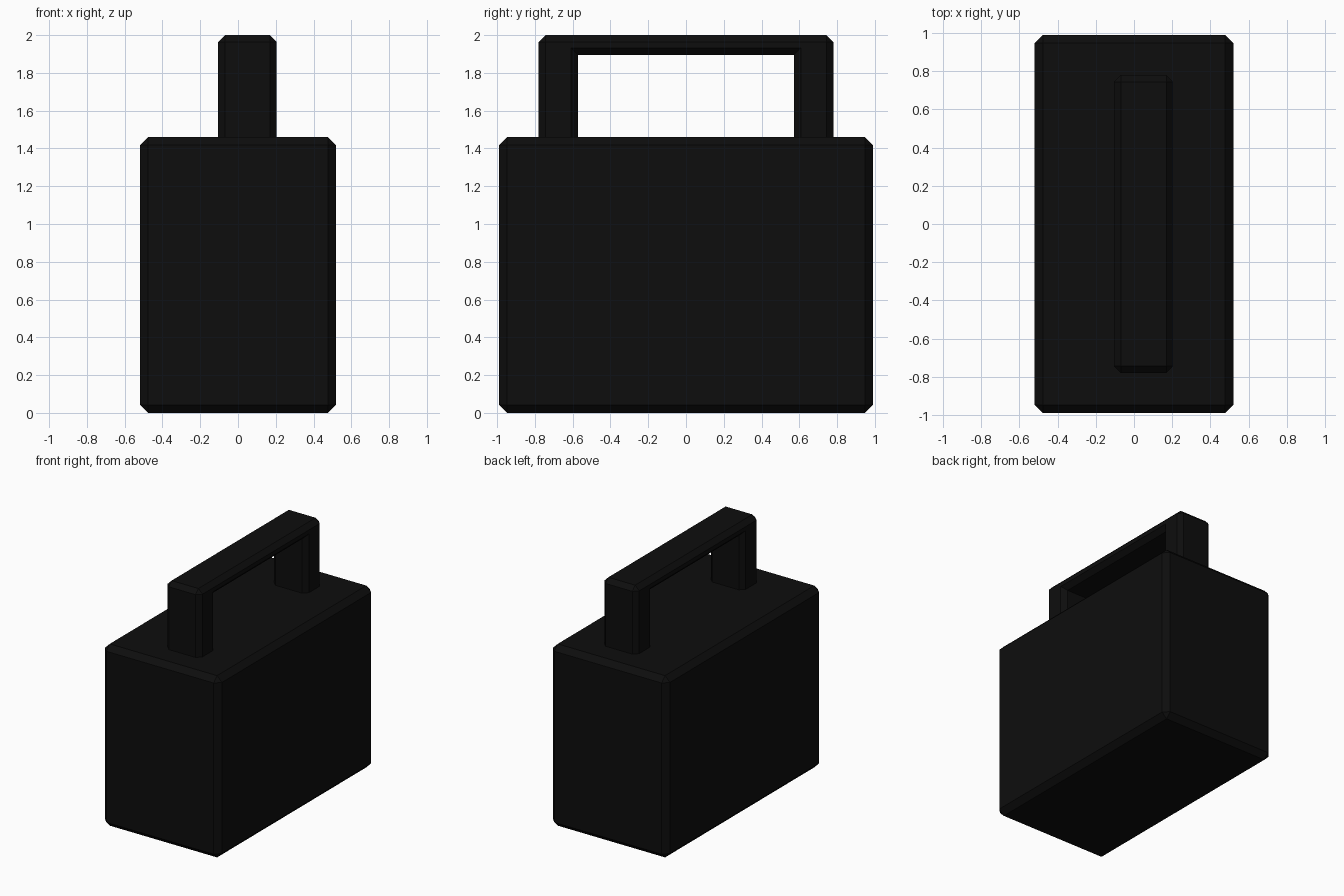
import bpy, bmesh

if "Cube" in bpy.data.objects:
    bpy.data.objects.remove(bpy.data.objects["Cube"])

black = bpy.data.materials.new("matte_black")
black.diffuse_color = (0.004, 0.004, 0.004, 1)
black.use_nodes = True
black.node_tree.nodes["Principled BSDF"].inputs["Base Color"].default_value = black.diffuse_color


def finish(bm, name):
    mesh = bpy.data.meshes.new(name)
    bmesh.ops.recalc_face_normals(bm, faces=bm.faces)
    bm.to_mesh(mesh)
    bm.free()
    mesh.materials.append(black)
    obj = bpy.data.objects.new(name, mesh)
    bpy.context.collection.objects.link(obj)
    return obj


def chamfer(bm, edges, width):
    bmesh.ops.bevel(bm, geom=edges, offset=width, offset_type='OFFSET',
                    segments=1, profile=0.5, affect='EDGES')


# Chamfered main block
bm = bmesh.new()
bmesh.ops.create_cube(bm, size=1)
for v in bm.verts:
    v.co.x *= 1.04
    v.co.y *= 1.98
    v.co.z = (v.co.z + 0.5) * 1.46
chamfer(bm, bm.edges[:], 0.043)
finish(bm, "body")

# U-shaped carry handle, sunk slightly into the body, set off-centre
outline = [(-0.78, 1.4), (-0.78, 2.0), (0.78, 2.0), (0.78, 1.4),
           (0.572, 1.4), (0.572, 1.895), (-0.572, 1.895), (-0.572, 1.4)]
bm = bmesh.new()
face = bm.faces.new([bm.verts.new((-0.105, y, z)) for y, z in outline])
side = bmesh.ops.extrude_face_region(bm, geom=[face])
moved = [g for g in side["geom"] if isinstance(g, bmesh.types.BMVert)]
bmesh.ops.translate(bm, verts=moved, vec=(0.31, 0, 0))
bmesh.ops.recalc_face_normals(bm, faces=bm.faces)


def is_outer(edge):
    buried = all(v.co.z < 1.41 for v in edge.verts)
    return not buried and edge.is_convex and edge.calc_face_angle() > 0.5


chamfer(bm, [e for e in bm.edges if is_outer(e)], 0.036)
finish(bm, "carry_handle")
